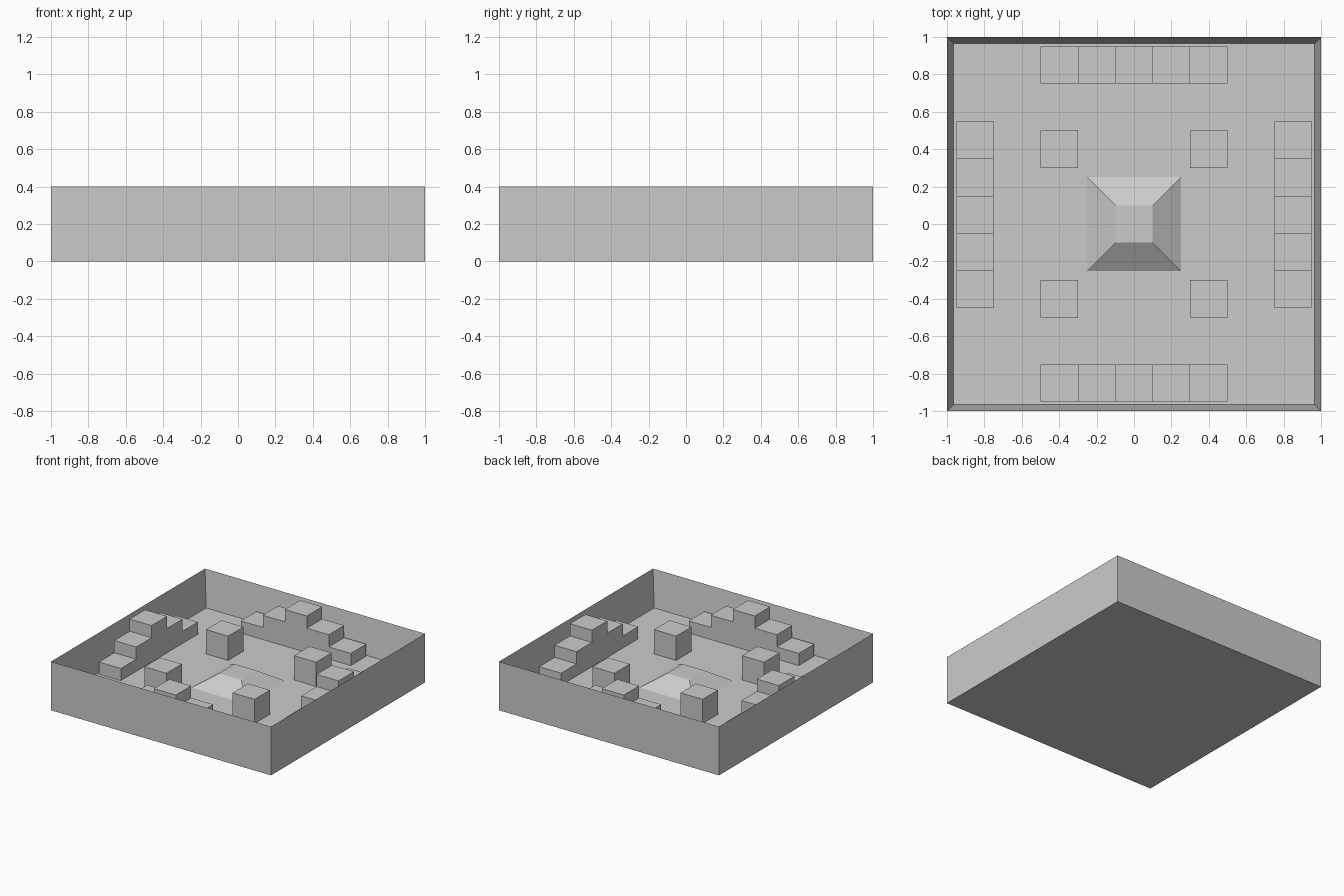
import bpy, bmesh
from math import pi
from mathutils import Matrix

if "Cube" in bpy.data.objects:
    bpy.data.objects.remove(bpy.data.objects["Cube"])

FLOOR, RIM = 0.1, 0.4    # height of the arena floor and of the wall tops
INNER = 0.95             # half width inside the walls


def add_object(name, bm):
    bmesh.ops.recalc_face_normals(bm, faces=bm.faces)
    mesh = bpy.data.meshes.new(name)
    bm.to_mesh(mesh)
    bm.free()
    obj = bpy.data.objects.new(name, mesh)
    bpy.context.collection.objects.link(obj)
    return obj


def make_box(size, center):
    bm = bmesh.new()
    bmesh.ops.create_cube(bm, size=1)
    bmesh.ops.scale(bm, vec=size, verts=bm.verts)
    bmesh.ops.translate(bm, vec=center, verts=bm.verts)
    return bm


def top_face(bm):
    return max(bm.faces, key=lambda f: f.calc_center_median().z)


# Tray: a box whose top is inset and pushed down to leave thin walls
bm = make_box((2, 2, RIM), (0, 0, RIM / 2))
floor = top_face(bm)
bmesh.ops.inset_region(bm, faces=[floor], thickness=1 - INNER)
bmesh.ops.translate(bm, vec=(0, 0, FLOOR - RIM), verts=floor.verts)
add_object("arena_tray", bm)

# Central mound: truncated pyramid
bm = make_box((0.5, 0.5, 0.1), (0, 0, FLOOR + 0.05))
bmesh.ops.scale(bm, vec=(0.4, 0.4, 1), verts=top_face(bm).verts)
add_object("center_mound", bm)

# Four pillars around the mound
for x in (-0.4, 0.4):
    for y in (-0.4, 0.4):
        side = ("front" if y < 0 else "back") + ("_left" if x < 0 else "_right")
        add_object("pillar_" + side, make_box((0.2, 0.2, 0.2), (x, y, FLOOR + 0.1)))


# Double staircase: stepped profile along x, extruded 0.2 out from the wall
def add_stairs(name, angle, shift):
    half = [(0.5, 0.1), (0.5, 0.2), (0.3, 0.2), (0.3, 0.3), (0.1, 0.3), (0.1, 0.4)]
    profile = half + [(-x, z) for x, z in reversed(half)]
    bm = bmesh.new()
    face = bm.faces.new([bm.verts.new((x, INNER, z)) for x, z in profile])
    out = bmesh.ops.extrude_face_region(bm, geom=[face])["geom"]
    moved = [v for v in out if isinstance(v, bmesh.types.BMVert)]
    bmesh.ops.translate(bm, vec=(0, -0.2, 0), verts=moved)
    place = Matrix.Translation((0, shift, 0)) @ Matrix.Rotation(angle, 4, 'Z')
    bmesh.ops.transform(bm, matrix=place, verts=bm.verts)
    add_object(name, bm)


add_stairs("stairs_back", 0, 0)
add_stairs("stairs_front", pi, 0)
add_stairs("stairs_left", pi / 2, 0.05)
add_stairs("stairs_right", -pi / 2, 0.05)
